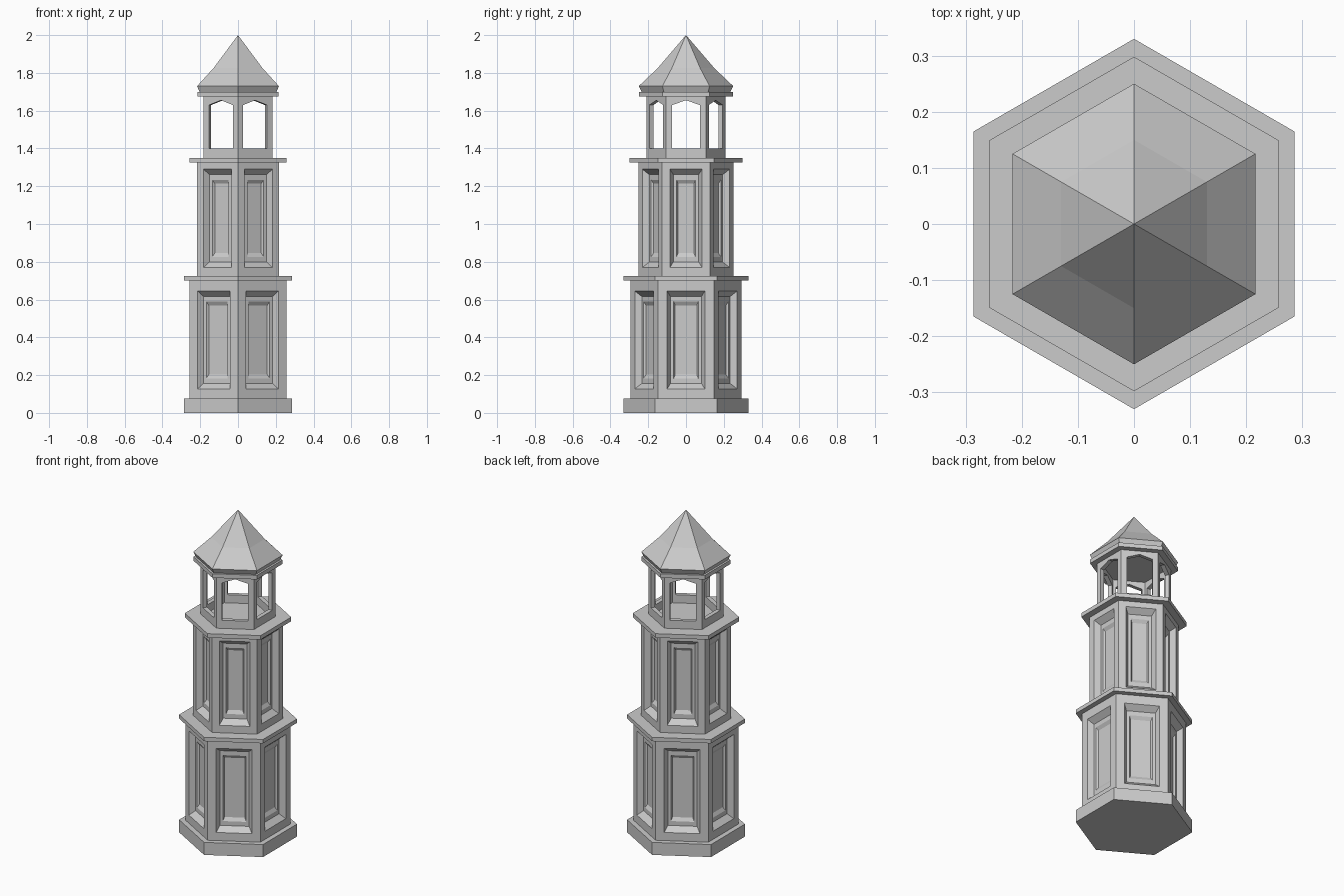
import bpy, bmesh, math

cube = bpy.data.objects.get("Cube")
if cube:
    bpy.data.objects.remove(cube, do_unlink=True)

stone = bpy.data.materials.new("grey_stone")
stone.use_nodes = True
stone.diffuse_color = (0.6, 0.6, 0.6, 1)
stone.node_tree.nodes["Principled BSDF"].inputs["Base Color"].default_value = (0.6, 0.6, 0.6, 1)

APOTHEM = math.cos(math.pi / 6)


def finish(name, bm):
    bmesh.ops.remove_doubles(bm, verts=bm.verts, dist=0.0002)
    bmesh.ops.recalc_face_normals(bm, faces=bm.faces)
    mesh = bpy.data.meshes.new(name)
    bm.to_mesh(mesh)
    bm.free()
    mesh.materials.append(stone)
    obj = bpy.data.objects.new(name, mesh)
    bpy.context.collection.objects.link(obj)
    return obj


def bridge(bm, a, b):
    for i in range(len(a)):
        j = (i + 1) % len(a)
        bm.faces.new((a[i], a[j], b[j], b[i]))


def hex_ring(bm, radius, z):
    """Hexagon with corners on the y axis."""
    angles = [math.radians(30 + 60 * i) for i in range(6)]
    return [bm.verts.new((radius * math.cos(a), radius * math.sin(a), z)) for a in angles]


def hex_stack(name, profile, apex=None):
    """Stack of hexagons (radius, z), capped flat or brought to a point."""
    bm = bmesh.new()
    rings = [hex_ring(bm, r, z) for r, z in profile]
    bm.faces.new(rings[0])
    for a, b in zip(rings, rings[1:]):
        bridge(bm, a, b)
    if apex is None:
        bm.faces.new(rings[-1])
    else:
        tip = bm.verts.new((0, 0, apex))
        for i in range(6):
            bm.faces.new((rings[-1][i], rings[-1][(i + 1) % 6], tip))
    return finish(name, bm)


def hex_walls(name, radius, outlines, solid):
    """Six walls, each made of nested outlines: (depth, [(across, z), ...])."""
    bm = bmesh.new()
    for side in range(6):
        c, s = math.cos(side * math.pi / 3), math.sin(side * math.pi / 3)
        loops = []
        for depth, points in outlines:
            d = radius * APOTHEM - depth
            loops.append([bm.verts.new((d * c - u * s, d * s + u * c, z)) for u, z in points])
        for a, b in zip(loops, loops[1:]):
            bridge(bm, a, b)
        if solid:
            bm.faces.new(loops[-1])
    if solid:
        zs = [z for _, z in outlines[0][1]]
        for z in (min(zs), max(zs)):
            bm.faces.new(hex_ring(bm, radius, z))
    return finish(name, bm)


def rect(half, low, high):
    return [(-half, low), (half, low), (half, high), (-half, high)]


def gable(half, low, eave, peak):
    return [(-half, low), (half, low), (half, eave), (0, peak), (-half, eave)]


def tier(name, radius, low, high, panel_low, panel_high, half):
    """Storey with a stepped, bevelled panel sunk in each side."""
    steps = [(0, 0, 0), (0.033, 0.018, 0.029), (0.033, 0.035, 0.056), (0.045, 0.043, 0.076)]
    outlines = [(0, rect(radius / 2, low, high))]
    for depth, inset, rise in steps:
        outlines.append((depth, rect(half - inset, panel_low + rise, panel_high - rise)))
    return hex_walls(name, radius, outlines, True)


# Base and the two panelled storeys with their ledges
hex_stack("plinth", [(0.33, 0), (0.33, 0.077)])
tier("lower_storey", 0.295, 0.077, 0.70, 0.127, 0.645, 0.10)
hex_stack("lower_ledge", [(0.33, 0.70), (0.33, 0.724)])
tier("upper_storey", 0.252, 0.724, 1.325, 0.77, 1.29, 0.085)
hex_stack("upper_ledge", [(0.298, 1.325), (0.298, 1.35)])

# Open lantern room with pointed openings
R, THICK, LOW, HIGH = 0.21, 0.025, 1.35, 1.675
inner_half = (R * APOTHEM - THICK) / math.sqrt(3)
opening = gable(0.073, 1.40, 1.63, 1.655)
hex_walls("lantern_room", R, [
    (0, gable(R / 2, LOW, HIGH, HIGH)),
    (0, opening),
    (THICK, opening),
    (THICK, gable(inner_half, LOW, HIGH, HIGH)),
], False)

# Cornice and flared roof
hex_stack("cornice", [(0.249, 1.675), (0.249, 1.70)])
hex_stack("roof", [(0.235, 1.70), (0.25, 1.73), (0.15, 1.825)], apex=2.0)
